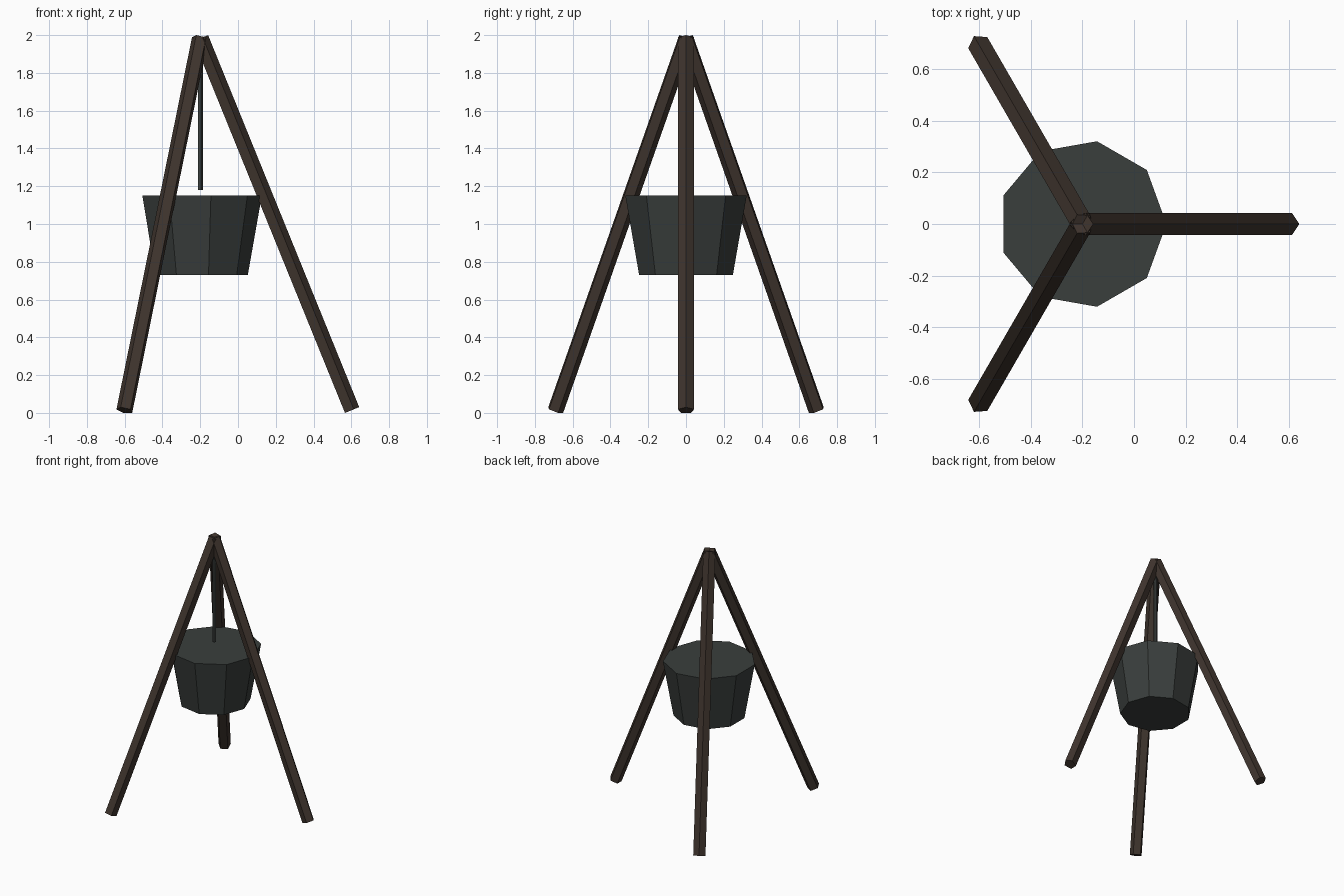
import bpy
from math import cos, sin, radians
from mathutils import Matrix, Vector

if "Cube" in bpy.data.objects:
    bpy.data.objects.remove(bpy.data.objects["Cube"])

CX = -0.2  # tripod axis


def material(name, rgb):
    m = bpy.data.materials.new(name)
    m.diffuse_color = (*rgb, 1)
    m.use_nodes = True
    m.node_tree.nodes["Principled BSDF"].inputs["Base Color"].default_value = m.diffuse_color
    return m


wood = material("dark_wood", (0.05, 0.035, 0.027))
iron = material("dark_iron", (0.042, 0.049, 0.046))


def frustum(name, start, end, r1, r2, sides, first, mat):
    """Flat-shaded capped tube; its first corner points towards 'first'."""
    start, end = Vector(start), Vector(end)
    axis = (end - start).normalized()
    u = Vector(first)
    u = (u - axis * u.dot(axis)).normalized()
    v = axis.cross(u)
    bpy.ops.mesh.primitive_cone_add(vertices=sides, radius1=r1, radius2=r2,
                                    depth=(end - start).length)
    ob = bpy.context.object
    ob.name = name
    # primitive cones have their first corner on +y
    rot = Matrix((-v, u, axis)).transposed().to_4x4()
    ob.data.transform(Matrix.Translation((start + end) / 2) @ rot)
    ob.data.materials.append(mat)
    return ob


# Three five-sided poles meeting at the top, ridge facing outwards
for i, name in enumerate(("right_leg", "back_leg", "front_leg")):
    a = radians(120 * i)
    out = Vector((cos(a), sin(a), 0))
    foot = Vector((CX, 0, 0.0135)) + out * 0.8
    frustum(name, foot, (CX, 0, 1.983), 0.045, 0.045, 5, out, wood)

# Nine-sided closed cauldron
frustum("cauldron", (CX, 0, 0.73), (CX, 0, 1.15), 0.252, 0.326, 9, (1, 0, 0), iron)

# Hanging rod
frustum("hanging_rod", (CX, 0, 1.18), (CX, 0, 1.95), 0.014, 0.014, 5, (1, 0, 0), iron)
